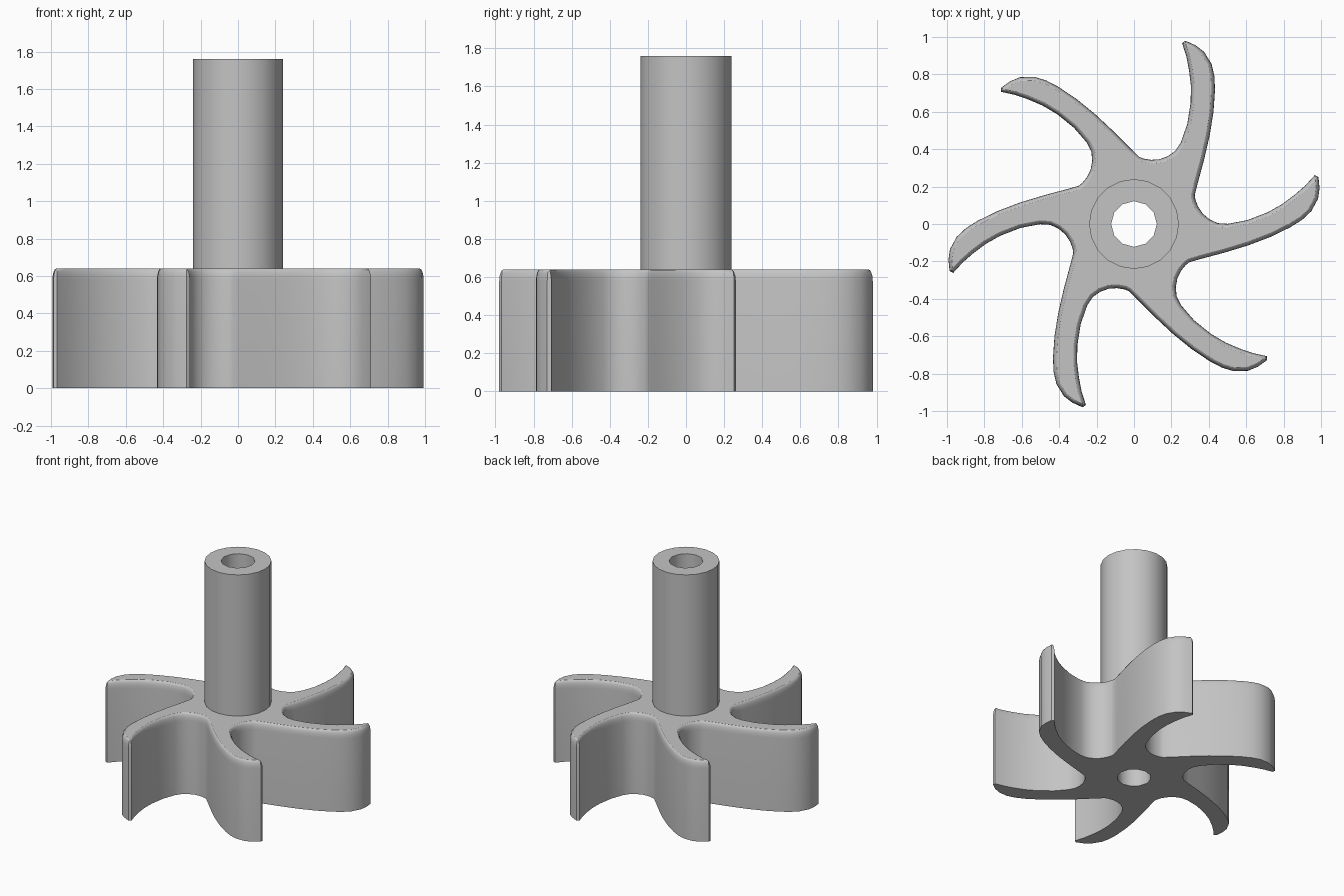
import bpy, bmesh, math
from mathutils import Vector, Matrix

cube = bpy.data.objects.get("Cube")
if cube:
    bpy.data.objects.remove(cube, do_unlink=True)

BLADES = 6
ROTOR_TOP, SHAFT_TOP = 0.64, 1.76
SHAFT_R, SHAFT_SIDES = 0.24, 20
BORE_R, BORE_SIDES = 0.122, 12
FILLET_W, FILLET_H = 0.02, 0.06

grey = bpy.data.materials.new("plain_grey")
grey.use_nodes = True
grey.diffuse_color = (0.55, 0.55, 0.55, 1)
grey.node_tree.nodes["Principled BSDF"].inputs["Base Color"].default_value = (0.55, 0.55, 0.55, 1)


def circle(radius, sides):
    return [Vector((radius * math.sin(i * math.tau / sides),
                    radius * math.cos(i * math.tau / sides))) for i in range(sides)][::-1]


def ring(bm, points, z):
    return [bm.verts.new((p.x, p.y, z)) for p in points]


def wall(bm, low, high):
    """Faces between two rings; counter-clockwise rings face outwards."""
    for i in range(len(low)):
        bm.faces.new((low[i - 1], low[i], high[i], high[i - 1]))


def cap(bm, outer, inner, up):
    """Flat face between an outline and a hole, turned up or down."""
    edges = []
    for loop in (outer, inner):
        for i in range(len(loop)):
            pair = (loop[i - 1], loop[i])
            edges.append(bm.edges.get(pair) or bm.edges.new(pair))
    filled = bmesh.ops.triangle_fill(bm, edges=edges, use_beauty=True, normal=(0, 0, up))
    for face in filled["geom"]:
        if isinstance(face, bmesh.types.BMFace):
            face.normal_update()
            if face.normal.z * up < 0:
                face.normal_flip()


def make_object(name, bm):
    """Smooth the walls and keep the caps flat."""
    mesh = bpy.data.meshes.new(name)
    bm.to_mesh(mesh)
    bm.free()
    mesh.materials.append(grey)
    obj = bpy.data.objects.new(name, mesh)
    bpy.context.collection.objects.link(obj)
    bpy.ops.object.select_all(action='DESELECT')
    obj.select_set(True)
    bpy.context.view_layer.objects.active = obj
    bpy.ops.object.shade_smooth_by_angle(angle=math.radians(38))
    for poly in mesh.polygons:
        if abs(poly.normal.z) > 0.99:
            poly.use_smooth = False


def inset(points, dist):
    """Move a counter-clockwise outline inwards, with limited mitres."""
    out = []
    for i, p in enumerate(points):
        a = (p - points[i - 1]).normalized()
        b = (points[(i + 1) % len(points)] - p).normalized()
        na, nb = Vector((-a.y, a.x)), Vector((-b.y, b.x))
        out.append(p + (na + nb) * dist / max(1 + na.dot(nb), 0.6))
    return out


# One blade: outer side from the root to the tip, then the inner side to the next root
blade = [(0.325, 0.155), (0.34, 0.215), (0.375, 0.345), (0.405, 0.475), (0.425, 0.6),
         (0.433, 0.716), (0.43, 0.79), (0.415, 0.855), (0.375, 0.92), (0.33, 0.955),
         (0.275, 0.98), (0.257, 0.968), (0.28, 0.895), (0.294, 0.823), (0.304, 0.74),
         (0.303, 0.65), (0.285, 0.535), (0.25, 0.435), (0.22, 0.39), (0.18, 0.362),
         (0.135, 0.346), (0.09, 0.343), (0.05, 0.35)]
outline = []
for k in range(BLADES):
    turn = Matrix.Rotation(k * math.tau / BLADES, 2)
    outline += [turn @ Vector(p) for p in blade]

# Rotor: stacked outlines with a rounded upper edge
levels = [(0, 0), (0, ROTOR_TOP - FILLET_H)]
for step in range(1, 5):
    t = step / 4 * math.pi / 2
    levels.append((FILLET_W * (1 - math.cos(t)), ROTOR_TOP - FILLET_H * (1 - math.sin(t))))
bm = bmesh.new()
rings = [ring(bm, inset(outline, d), z) for d, z in levels]
for low, high in zip(rings, rings[1:]):
    wall(bm, low, high)
cap(bm, rings[0], ring(bm, circle(BORE_R, BORE_SIDES), 0), -1)
cap(bm, rings[-1], ring(bm, circle(SHAFT_R, SHAFT_SIDES), ROTOR_TOP), 1)
make_object("bladed_rotor", bm)

# Shaft: outer wall on top of the rotor, with a bore running down to the ground
bm = bmesh.new()
outer = [ring(bm, circle(SHAFT_R, SHAFT_SIDES), z) for z in (ROTOR_TOP, SHAFT_TOP)]
inner = [ring(bm, circle(BORE_R, BORE_SIDES), z) for z in (0, SHAFT_TOP)]
wall(bm, *outer)
wall(bm, inner[1], inner[0])
cap(bm, outer[1], inner[1], 1)
make_object("hollow_shaft", bm)
